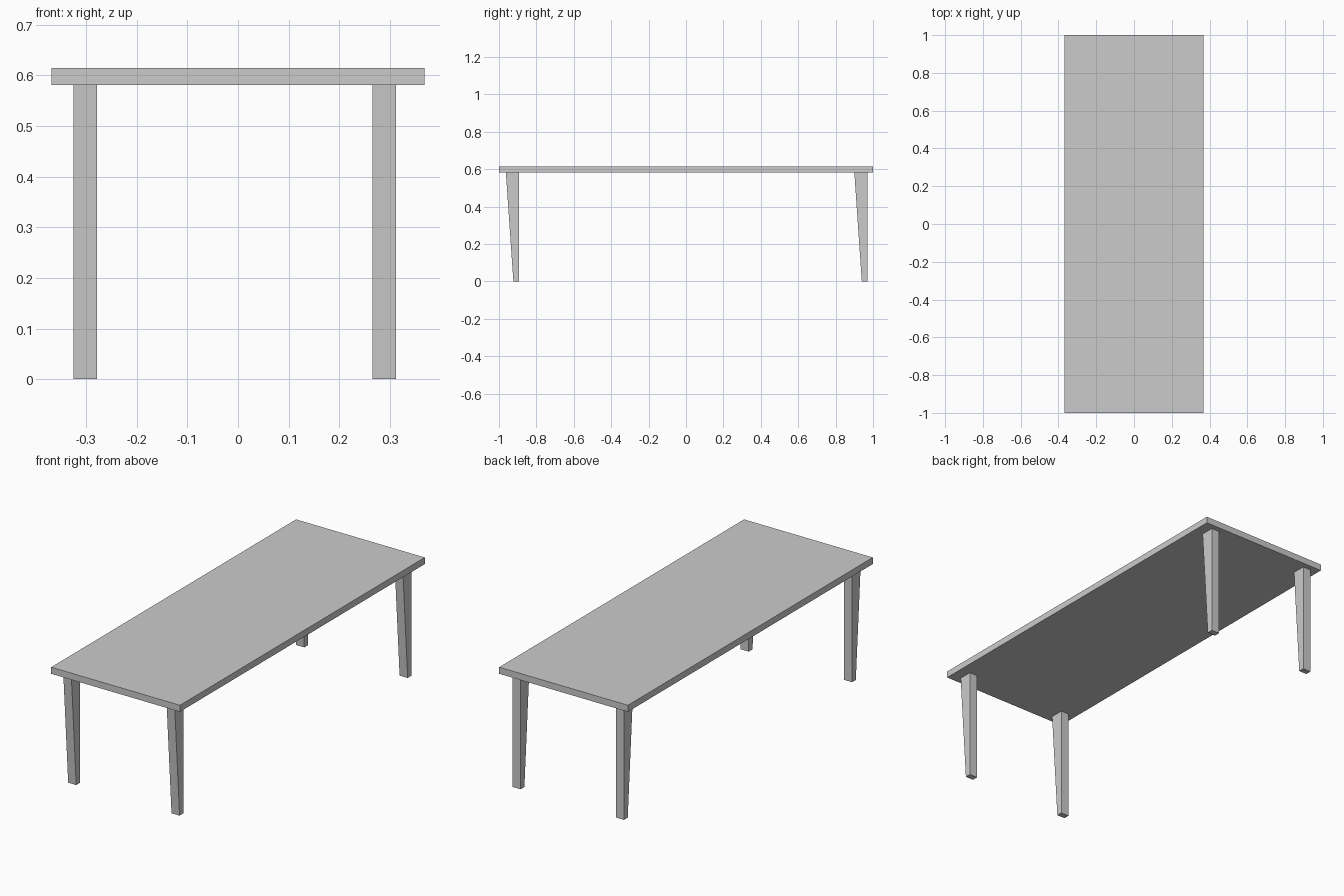
import bpy

if "Cube" in bpy.data.objects:
    bpy.data.objects.remove(bpy.data.objects["Cube"])

TOP_Z, UNDER_Z = 0.615, 0.581


def prism(name, profile, x0, x1):
    """Extrude a (y, z) side profile from x0 to x1."""
    n = len(profile)
    verts = [(x, y, z) for x in (x0, x1) for y, z in profile]
    faces = [tuple(reversed(range(n))), tuple(range(n, 2 * n))]
    faces += [(i, (i + 1) % n, n + (i + 1) % n, n + i) for i in range(n)]
    mesh = bpy.data.meshes.new(name)
    mesh.from_pydata(verts, [], faces)
    obj = bpy.data.objects.new(name, mesh)
    bpy.context.collection.objects.link(obj)
    return obj


# Flat rectangular top
prism("table_top", [(-1, UNDER_Z), (1, UNDER_Z), (1, TOP_Z), (-1, TOP_Z)], -0.368, 0.368)

# Four identical legs: vertical rear face, front face tapering towards the foot
for end, y_back in (("front", -0.892), ("back", 0.971)):
    profile = [(y_back - 0.031, 0), (y_back, 0),
               (y_back, UNDER_Z), (y_back - 0.071, UNDER_Z)]
    for side, x0 in (("left", -0.325), ("right", 0.266)):
        prism(f"{end}_{side}_leg", profile, x0, x0 + 0.046)
